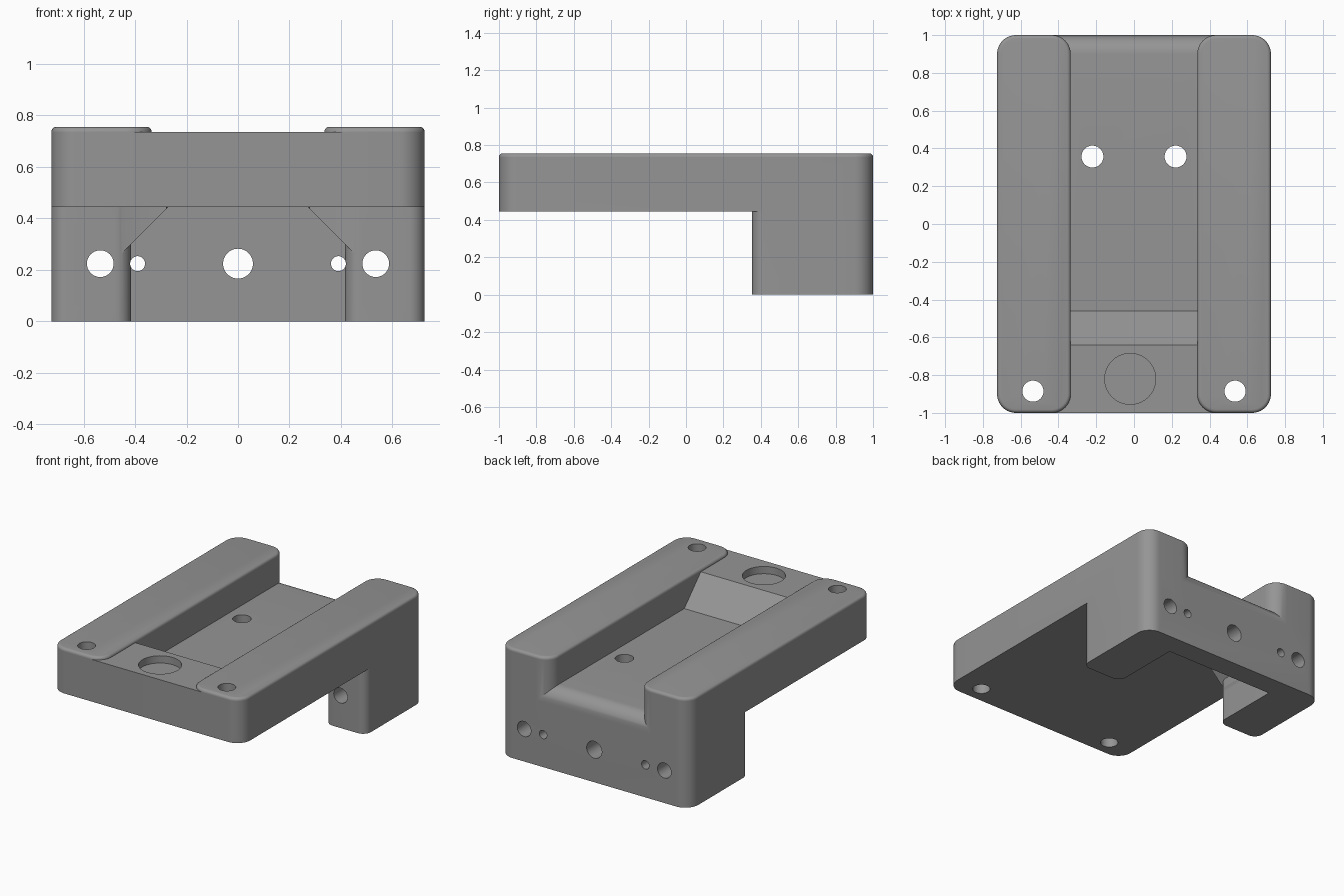
import bpy, bmesh, math
from mathutils import Vector

if "Cube" in bpy.data.objects:
    bpy.data.objects.remove(bpy.data.objects["Cube"])

grey = bpy.data.materials.new("machined grey")
grey.diffuse_color = (0.30, 0.30, 0.30, 1)
grey.use_nodes = True
grey.node_tree.nodes["Principled BSDF"].inputs["Base Color"].default_value = grey.diffuse_color


def fillet(points, seg=10):
    """2D outline from (a, b[, radius]) corners, rounding those with a radius."""
    out, n = [], len(points)
    for i, p in enumerate(points):
        c = Vector(p[:2])
        if len(p) == 2:
            out.append(c)
            continue
        u = (Vector(points[i - 1][:2]) - c).normalized()
        v = (Vector(points[(i + 1) % n][:2]) - c).normalized()
        r = p[2]  # all rounded corners are square
        centre = c + (u + v) * r
        for k in range(seg + 1):
            t = math.pi / 2 * k / seg
            out.append(centre - v * r * math.cos(t) - u * r * math.sin(t))
    return out


def circle(a, b, r, n=40):
    return [Vector((a + r * math.cos(2 * math.pi * k / n),
                    b + r * math.sin(2 * math.pi * k / n))) for k in range(n)]


def prism(name, outline, axis, lo, hi):
    """Extrude an outline along x (y-z outline), y (x-z) or z (x-y)."""
    place = {"x": lambda p, t: (t, p[0], p[1]),
             "y": lambda p, t: (p[0], t, p[1]),
             "z": lambda p, t: (p[0], p[1], t)}[axis]
    bm = bmesh.new()
    rings = [[bm.verts.new(place(p, t)) for p in outline] for t in (lo, hi)]
    bm.faces.new(rings[0])
    bm.faces.new(rings[1])
    n = len(outline)
    for i in range(n):
        j = (i + 1) % n
        bm.faces.new((rings[0][i], rings[0][j], rings[1][j], rings[1][i]))
    bmesh.ops.recalc_face_normals(bm, faces=bm.faces)
    me = bpy.data.meshes.new(name)
    bm.to_mesh(me)
    bm.free()
    ob = bpy.data.objects.new(name, me)
    bpy.context.collection.objects.link(ob)
    me.materials.append(grey)
    return ob


def boolean(ob, tool, op, keep=False):
    mod = ob.modifiers.new("cut", "BOOLEAN")
    mod.operation, mod.solver, mod.object = op, "EXACT", tool
    bpy.context.view_layer.objects.active = ob
    bpy.ops.object.modifier_apply(modifier=mod.name)
    if not keep:
        bpy.data.objects.remove(tool)


W, R = 0.725, 0.1          # half width, corner radius
RAIL = 0.335               # inner edge of the rails
UNDER, LAND, TOP = 0.445, 0.735, 0.755
FLOOR = 0.55

# Main plate
body = prism("body", fillet([(-W, -1, R), (W, -1, R), (W, 1, R), (-W, 1, R)]),
             "z", UNDER, LAND)

# U-shaped rear foot
foot = prism("foot", fillet([
    (W, 1, R), (-W, 1, R), (-W, 0.353, 0.06), (-0.415, 0.353, 0.06),
    (-0.415, 0.85), (0.415, 0.85), (0.415, 0.353, 0.06), (W, 0.353, 0.06)]),
    "z", 0, UNDER)
boolean(body, foot, "UNION")

# Sloped gussets inside the foot
for s in (-1, 1):
    gusset = prism("gusset", [(s * 0.255, 0.46), (s * 0.475, 0.46), (s * 0.475, 0.24)],
                   "y", 0.358, 0.9)
    boolean(body, gusset, "UNION")

# Channel between the rails: ramp at the front, rounded lip at the back
channel = prism("channel", fillet([
    (-0.737, 0.835), (-0.46, FLOOR), (1, FLOOR, R), (1, 0.44),
    (1.1, 0.44), (1.1, 0.835)]), "x", -0.6, 0.6)
plan = prism("channel_plan", fillet([
    (-RAIL, -0.9), (RAIL, -0.9), (RAIL, 1, R), (0.44, 1), (0.44, 1.2),
    (-0.44, 1.2), (-0.44, 1), (-RAIL, 1, R)]), "z", 0.3, 0.95)
boolean(channel, plan, "INTERSECT")
boolean(body, channel, "DIFFERENCE")

# Rail caps with rounded top edges
caps = []
for s in (-1, 1):
    a, b = sorted((s * RAIL, s * W))
    cap = prism("rail_cap", fillet([(a, -1, R), (b, -1, R), (b, 1, R), (a, 1, R)]),
                "z", LAND, TOP)
    bm = bmesh.new()
    bm.from_mesh(cap.data)
    rim = [e for e in bm.edges if all(v.co.z > TOP - 1e-4 for v in e.verts)]
    bmesh.ops.bevel(bm, geom=rim, offset=0.019, segments=4, profile=0.5,
                    affect="EDGES")
    bm.to_mesh(cap.data)
    bm.free()
    caps.append(cap)

# Blind round pocket in the front land
boolean(body, prism("pocket", circle(-0.02, -0.82, 0.135), "z", LAND - 0.05, 0.9),
        "DIFFERENCE")

# Vertical holes: front mounting holes and channel floor holes
for s, cap in zip((-1, 1), caps):
    drill = prism("drill", circle(s * 0.535, -0.885, 0.056), "z", 0.3, 0.9)
    boolean(cap, drill, "DIFFERENCE", keep=True)
    boolean(body, drill, "DIFFERENCE")
    boolean(body, prism("drill", circle(s * 0.22, 0.357, 0.058), "z", 0.3, 0.7),
            "DIFFERENCE")

# Horizontal holes through the foot
for x, r in ((-0.535, 0.052), (-0.39, 0.029), (0, 0.058), (0.39, 0.029), (0.535, 0.052)):
    boolean(body, prism("drill", circle(x, 0.224, r), "y", 0.2, 1.2), "DIFFERENCE")

for ob in [body] + caps:
    bpy.ops.object.select_all(action="DESELECT")
    ob.select_set(True)
    bpy.context.view_layer.objects.active = ob
    bpy.ops.object.shade_smooth_by_angle(angle=math.radians(30))
